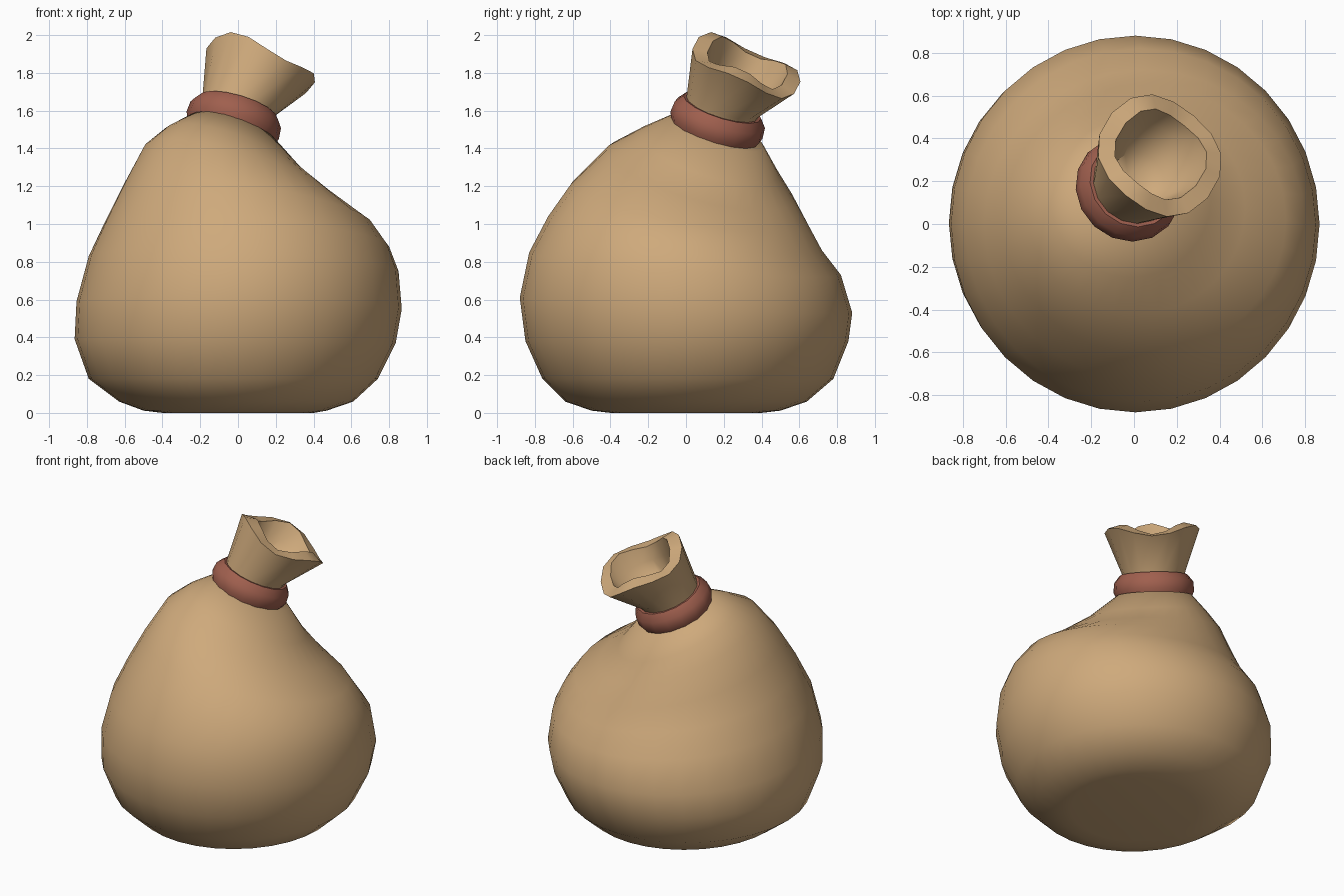
import bpy, bmesh
from math import cos, sin, tau, radians
from mathutils import Vector

cube = bpy.data.objects.get("Cube")
if cube:
    bpy.data.objects.remove(cube, do_unlink=True)


def material(name, rgb):
    m = bpy.data.materials.new(name)
    m.use_nodes = True
    m.diffuse_color = (*rgb, 1)
    m.node_tree.nodes["Principled BSDF"].inputs["Base Color"].default_value = (*rgb, 1)
    return m


def loft(name, rings, mat, close=False, smooth=40):
    """Skin a list of equal-length point rings; cap the ends or join them."""
    bm = bmesh.new()
    loops = [[bm.verts.new(p) for p in ring] for ring in rings]
    count = len(loops[0])
    pairs = list(zip(loops, loops[1:]))
    if close:
        pairs.append((loops[-1], loops[0]))
    else:
        bm.faces.new(loops[0])
        bm.faces.new(loops[-1])
    for a, b in pairs:
        for i in range(count):
            j = (i + 1) % count
            bm.faces.new((a[i], a[j], b[j], b[i]))
    bmesh.ops.recalc_face_normals(bm, faces=bm.faces)
    mesh = bpy.data.meshes.new(name)
    bm.to_mesh(mesh)
    bm.free()
    obj = bpy.data.objects.new(name, mesh)
    bpy.context.collection.objects.link(obj)
    mesh.materials.append(mat)
    bpy.ops.object.select_all(action="DESELECT")
    obj.select_set(True)
    bpy.context.view_layer.objects.active = obj
    bpy.ops.object.shade_smooth_by_angle(angle=radians(smooth))
    return obj


def angles(count):
    return [tau * i / count for i in range(count)]


def body_ring(left, right, front, back, z, drop_x, drop_y):
    """Tilted ellipse spanning the given limits, sinking toward +x and +y."""
    cx, cy = (left + right) / 2, (front + back) / 2
    rx, ry = (right - left) / 2, (back - front) / 2
    return [(cx + rx * cos(a), cy + ry * sin(a), z - drop_x * cos(a) - drop_y * sin(a))
            for a in angles(32)]


def tilted_ring(center, normal, radius, height=0, wave=0, count=16):
    """Circle around a leaning axis, with an optional ripple along the axis."""
    n = Vector(normal).normalized()
    u = Vector((1, 0, -n.x / n.z)).normalized()
    v = n.cross(u)
    return [Vector(center) + u * radius * cos(a) + v * radius * sin(a)
            + n * (height + wave * cos(3 * a + 0.6)) for a in angles(count)]


cloth = material("tan cloth", (0.62, 0.40, 0.20))
cord = material("red brown cord", (0.35, 0.115, 0.076))

# Slumped sack: flat bottom, swelling belly, shoulder folding in under the neck
sections = [
    (-.40, .40, -.40, .40, 0, 0, 0),
    (-.50, .47, -.50, .50, .012, 0, 0),
    (-.63, .61, -.64, .64, .06, 0, 0),
    (-.79, .74, -.76, .78, .18, 0, 0),
    (-.865, .835, -.85, .86, .38, .01, 0),
    (-.855, .867, -.88, .88, .57, .02, .04),
    (-.79, .85, -.83, .82, .79, .04, .06),
    (-.70, .80, -.73, .72, .95, .07, .09),
    (-.61, .71, -.61, .65, 1.1, .10, .11),
    (-.50, .52, -.42, .57, 1.26, .14, .13),
    (-.39, .36, -.25, .49, 1.37, .12, .11),
    (-.26, .21, -.07, .41, 1.49, .07, .08),
]
loft("sack_body", [body_ring(*s) for s in sections], cloth, smooth=75)

# Cord tied round the neck
tie, lean = (-.02, .17, 1.55), (.3, .32, 1)
band = [(.18, -.07), (.235, -.075), (.255, -.03), (.25, .03), (.215, .075), (.17, .07)]
loft("neck_cord", [tilted_ring(tie, lean, r, h) for r, h in band], cord, close=True)

# Flared, rippled mouth with a thick rim and a hollow inside
rim, flare = (.12, .32, 1.84), (.4, .42, 1)
mouth = [tilted_ring(tie, lean, .19),
         tilted_ring(tie, lean, .20, .09),
         tilted_ring(rim, flare, .30, 0, .03),
         tilted_ring(rim, flare, .22, .015, .035),
         tilted_ring(rim, flare, .19, -.09, .015),
         tilted_ring(tie, lean, .13, .13),
         tilted_ring(tie, lean, .05, .10)]
loft("sack_mouth", mouth, cloth)
